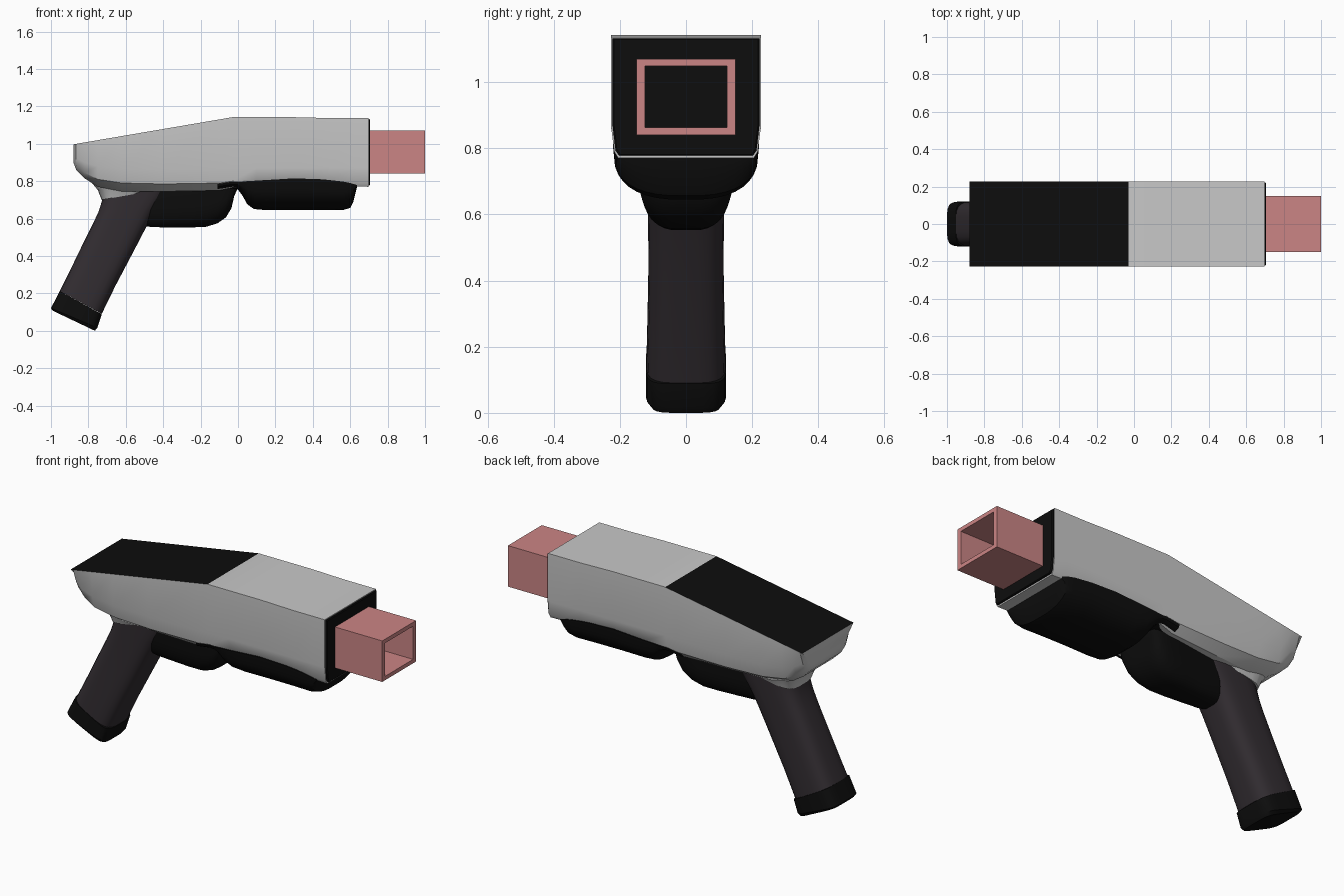
import bpy, bmesh, math


def material(name, rgb):
    m = bpy.data.materials.new(name)
    m.diffuse_color = (*rgb, 1)
    return m


GREY = material("light grey", (0.58, 0.58, 0.58))
BLACK = material("black", (0.004, 0.004, 0.004))
GRIP = material("dark plum grey", (0.032, 0.026, 0.031))
PINK = material("dusty pink", (0.60, 0.235, 0.235))


def loft(name, rings, mats, caps=True, closed=False, rule=None):
    """Skin a row of equal rings; closed joins the last ring to the first."""
    bm = bmesh.new()
    rows = [[bm.verts.new(p) for p in r] for r in rings]
    n = len(rows[0])
    pairs = list(zip(rows, rows[1:]))
    if closed:
        pairs.append((rows[-1], rows[0]))
    for a, b in pairs:
        for i in range(n):
            j = (i + 1) % n
            bm.faces.new((a[i], a[j], b[j], b[i]))
    if caps and not closed:
        bm.faces.new(rows[0])
        bm.faces.new(rows[-1])
    bmesh.ops.recalc_face_normals(bm, faces=bm.faces)
    if rule:
        for f in bm.faces:
            f.material_index = rule(f)
    me = bpy.data.meshes.new(name)
    bm.to_mesh(me)
    bm.free()
    ob = bpy.data.objects.new(name, me)
    bpy.context.collection.objects.link(ob)
    for m in mats:
        me.materials.append(m)
    bpy.ops.object.select_all(action='DESELECT')
    ob.select_set(True)
    bpy.context.view_layer.objects.active = ob
    bpy.ops.object.shade_smooth_by_angle(angle=math.radians(32))
    return ob


def mirrored(x, half):
    """Ring at x from a half profile of (y, z) points."""
    return [(x, y, z) for y, z in half] + [(x, -y, z) for y, z in reversed(half)]


def top_z(x):
    if x < -0.03:
        return 0.997 + (x + 0.88) / 0.85 * 0.145
    return 1.142 if x < 0.5 else 1.137


# Body shell: x, belt width, belt z, mid width, mid z, low width, low z
stations = [
    (-0.88, 0.185, 0.955, 0.165, 0.925, 0.14, 0.90),
    (-0.865, 0.20, 0.925, 0.18, 0.885, 0.14, 0.86),
    (-0.82, 0.215, 0.90, 0.19, 0.845, 0.13, 0.815),
    (-0.75, 0.222, 0.88, 0.20, 0.81, 0.13, 0.77),
    (-0.62, 0.225, 0.865, 0.205, 0.79, 0.135, 0.745),
    (-0.40, 0.226, 0.86, 0.21, 0.785, 0.15, 0.745),
    (-0.10, 0.227, 0.865, 0.214, 0.79, 0.17, 0.75),
    (-0.03, 0.227, 0.87, 0.215, 0.80, 0.18, 0.765),
    (0.10, 0.227, 0.87, 0.216, 0.805, 0.19, 0.78),
    (0.30, 0.227, 0.87, 0.217, 0.82, 0.20, 0.79),
    (0.50, 0.227, 0.87, 0.217, 0.81, 0.20, 0.785),
    (0.62, 0.227, 0.87, 0.217, 0.79, 0.205, 0.772),
    (0.697, 0.227, 0.87, 0.217, 0.79, 0.205, 0.77),
]
body_rings = [mirrored(x, [(0.227, top_z(x)), (bw, bz), (mw, mz), (lw, lz)])
              for x, bw, bz, mw, mz, lw, lz in stations]
loft("body_shell", body_rings, [GREY, BLACK],
     rule=lambda f: int(f.normal.z > 0.7 and f.calc_center_median().x < -0.03))

# Front plate
plate = [(0.222, 1.132), (0.222, 0.87), (0.213, 0.793), (0.202, 0.778)]
loft("front_plate", [mirrored(0.69, plate), mirrored(0.703, plate),
                     mirrored(0.707, [(y * 0.98, 0.955 + (z - 0.955) * 0.98)
                                      for y, z in plate])], [BLACK])


# Square barrel, an open tube
def rect(x, w, h):
    return [(x, s * w, 0.955 + t * h) for s, t in ((1, 1), (1, -1), (-1, -1), (-1, 1))]


loft("barrel", [rect(0.70, 0.15, 0.115), rect(1.0, 0.15, 0.115),
                rect(1.0, 0.124, 0.093), rect(0.70, 0.124, 0.093)],
     [PINK], closed=True)


def hull(x, top, bottom, w, n):
    """Underslung half section shaped as a superellipse."""
    half = []
    for i in range(9):
        a = math.radians(5 + i * 9.6) if i else 0
        half.append((w * math.cos(a) ** (2 / n),
                     top - (top - bottom) * math.sin(a) ** (2 / n)))
    return mirrored(x, half)


# Forward hand guard: x, top, bottom, width
guard = [(-0.11, 0.785, 0.745, 0.216), (-0.03, 0.797, 0.757, 0.218),
         (0.00, 0.795, 0.755, 0.218), (0.025, 0.797, 0.72, 0.218),
         (0.05, 0.80, 0.675, 0.219), (0.085, 0.802, 0.65, 0.219),
         (0.15, 0.806, 0.644, 0.22), (0.30, 0.815, 0.644, 0.22),
         (0.45, 0.81, 0.644, 0.22), (0.56, 0.798, 0.644, 0.22),
         (0.60, 0.79, 0.656, 0.218), (0.617, 0.785, 0.69, 0.216),
         (0.635, 0.78, 0.765, 0.212)]
loft("hand_guard", [hull(*g, 2.6) for g in guard], [BLACK])

# Rear underside bulge
bulge = [(-0.54, 0.565, 0.09), (-0.46, 0.553, 0.105), (-0.36, 0.551, 0.116),
         (-0.25, 0.551, 0.13), (-0.17, 0.555, 0.14), (-0.11, 0.573, 0.145),
         (-0.065, 0.605, 0.145), (-0.035, 0.655, 0.14), (-0.02, 0.72, 0.135),
         (0.0, 0.765, 0.13)]
loft("rear_bulge", [hull(x, 0.79, b, w, 3.4) for x, b, w in bulge], [BLACK])


def slant(left, right, w, n=3.6, count=24):
    """Rounded ring spanning two (x, z) points with half width w in y."""
    ring = []
    for i in range(count):
        a = 2 * math.pi * (i + 0.5) / count
        c, s = math.cos(a), math.sin(a)
        u = math.copysign(abs(c) ** (2 / n), c) * 0.5 + 0.5
        v = math.copysign(abs(s) ** (2 / n), s)
        ring.append((left[0] + (right[0] - left[0]) * u, v * w,
                     left[1] + (right[1] - left[1]) * u))
    return ring


# Collar joining body and handle
loft("grip_collar", [slant((-0.79, 0.80), (-0.40, 0.79), 0.155),
                     slant((-0.75, 0.752), (-0.45, 0.758), 0.135),
                     slant((-0.73, 0.70), (-0.49, 0.742), 0.121)], [GREY])

# Raked handle
loft("handle", [slant((-0.722, 0.735), (-0.35, 0.765), 0.12),
                slant((-0.728, 0.695), (-0.375, 0.73), 0.119),
                slant((-0.745, 0.64), (-0.435, 0.65), 0.117),
                slant((-0.775, 0.575), (-0.49, 0.555), 0.115),
                slant((-0.83, 0.465), (-0.56, 0.42), 0.114),
                slant((-0.90, 0.32), (-0.655, 0.24), 0.117),
                slant((-0.953, 0.213), (-0.728, 0.09), 0.12)], [GRIP])

# Handle base
loft("handle_base", [slant((-0.953, 0.213), (-0.728, 0.088), 0.121, 5),
                     slant((-1.0, 0.122), (-0.752, 0.016), 0.121, 5),
                     slant((-0.992, 0.108), (-0.765, 0.0), 0.108, 5)], [BLACK])
